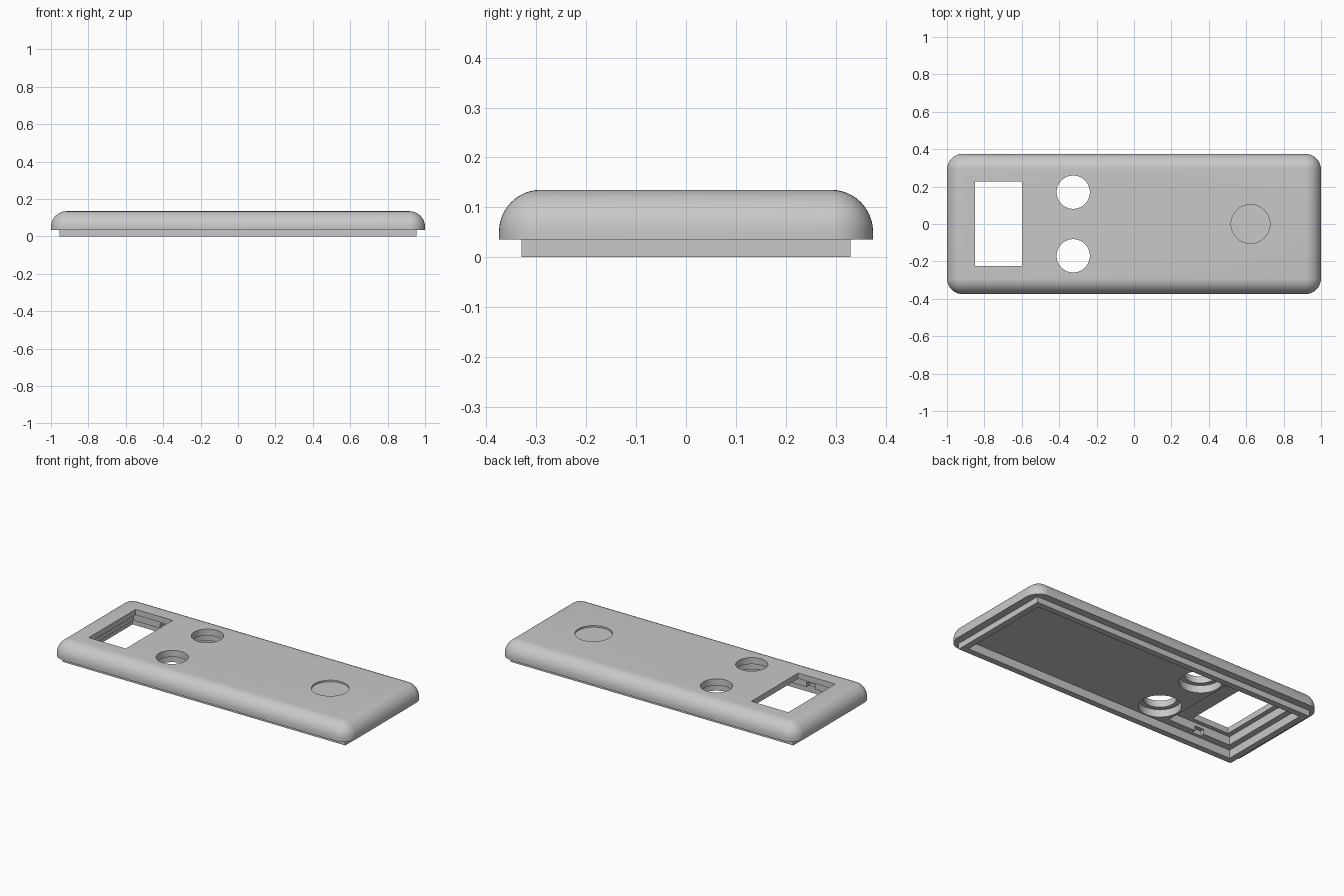
import bpy
import bmesh
from mathutils import Matrix, Vector

old = bpy.data.objects.get("Cube")
if old:
    bpy.data.objects.remove(old, do_unlink=True)

grey = bpy.data.materials.new("plain grey")
grey.use_nodes = True
tone = (0.58, 0.58, 0.58, 1)
grey.diffuse_color = tone
grey.node_tree.nodes["Principled BSDF"].inputs["Base Color"].default_value = tone


def finish(bm, name):
    mesh = bpy.data.meshes.new(name)
    bm.to_mesh(mesh)
    bm.free()
    mesh.materials.append(grey)
    obj = bpy.data.objects.new(name, mesh)
    bpy.context.collection.objects.link(obj)
    return obj


def box(name, x, y, z, radius=0):
    """Box from (low, high) spans; radius rounds the top and upright edges."""
    bm = bmesh.new()
    size = [s[1] - s[0] for s in (x, y, z)]
    mid = Vector([(s[0] + s[1]) / 2 for s in (x, y, z)])
    bmesh.ops.create_cube(bm, size=1, matrix=Matrix.Translation(mid) @ Matrix.Diagonal((*size, 1)))
    if radius:
        edges = [e for e in bm.edges if any(v.co.z > mid.z for v in e.verts)]
        bmesh.ops.bevel(bm, geom=edges, offset=radius, segments=12, profile=0.5, affect='EDGES')
    return finish(bm, name)


def disc(name, x, y, z, radius):
    bm = bmesh.new()
    bmesh.ops.create_cone(bm, cap_ends=True, segments=64, radius1=radius, radius2=radius,
                          depth=z[1] - z[0],
                          matrix=Matrix.Translation((x, y, (z[0] + z[1]) / 2)))
    return finish(bm, name)


def combine(target, tool, operation):
    """Join a part to the target or cut it away, then drop the tool."""
    mod = target.modifiers.new(operation, 'BOOLEAN')
    mod.operation = operation
    mod.solver = 'EXACT'
    mod.object = tool
    bpy.context.view_layer.objects.active = target
    bpy.ops.object.modifier_apply(modifier=mod.name)
    bpy.data.objects.remove(tool, do_unlink=True)


floor = 0.05

# Rounded cover with a narrower lip underneath, hollowed from below
cover = box("cover_shell", (-1, 1), (-0.375, 0.375), (0.035, 0.135), 0.084)
combine(cover, box("lip", (-0.955, 0.955), (-0.33, 0.33), (0, 0.06)), 'UNION')
combine(cover, box("cavity", (-0.917, 0.917), (-0.293, 0.293), (-0.1, floor)), 'DIFFERENCE')

# Display pocket sunk into the inner floor, with a small notch on each long side
combine(cover, box("pocket", (-0.88, -0.455), (-0.25, 0.25), (0.03, 0.1)), 'DIFFERENCE')
combine(cover, box("pocket_notches", (-0.7, -0.64), (-0.275, 0.275), (0.03, 0.08)), 'DIFFERENCE')
combine(cover, box("window", (-0.85, -0.6), (-0.225, 0.227), (0.06, 0.2)), 'DIFFERENCE')

# Two button holes, each widened from below
for y in (-0.17, 0.17):
    combine(cover, disc("counterbore", -0.325, y, (0.03, 0.095), 0.117), 'DIFFERENCE')
    combine(cover, disc("button_hole", -0.325, y, (0.03, 0.2), 0.089), 'DIFFERENCE')

# Round thumb recess in the top
combine(cover, disc("thumb_recess", 0.623, 0, (0.125, 0.2), 0.104), 'DIFFERENCE')

bpy.ops.object.select_all(action='DESELECT')
cover.select_set(True)
bpy.context.view_layer.objects.active = cover
bpy.ops.object.shade_smooth_by_angle(angle=0.52)
